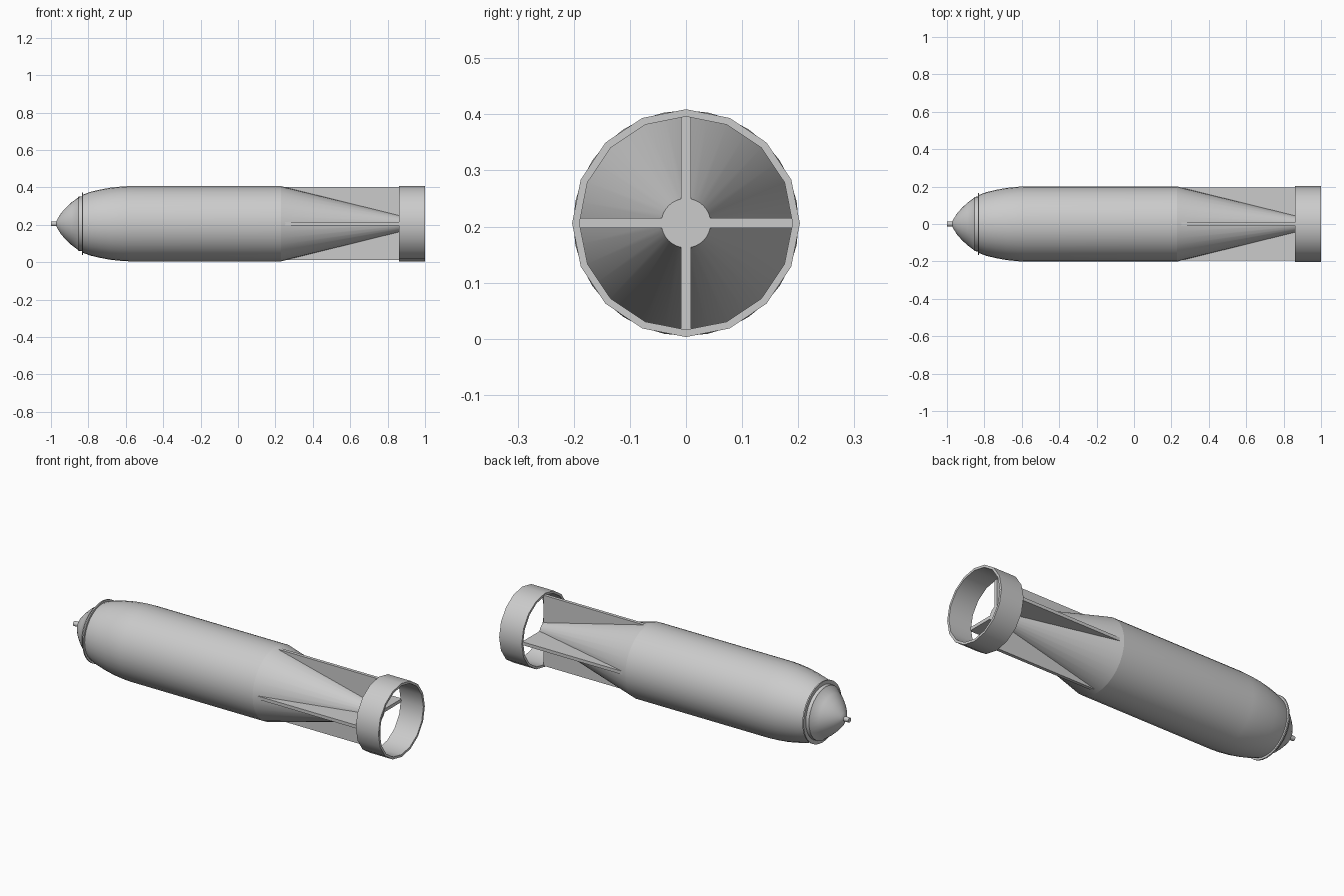
import bpy, bmesh, math
from mathutils import Matrix

if "Cube" in bpy.data.objects:
    bpy.data.objects.remove(bpy.data.objects["Cube"])

AXIS_Z = 0.206


def lathe(name, profile, sides, closed=False):
    """Spin (x, radius) points about the long axis."""
    bm = bmesh.new()
    rings = []
    for x, r in profile:
        rings.append([bm.verts.new((x, r * math.sin(2 * math.pi * i / sides),
                                    AXIS_Z + r * math.cos(2 * math.pi * i / sides)))
                      for i in range(sides)])
    pairs = list(zip(rings, rings[1:]))
    if closed:
        pairs.append((rings[-1], rings[0]))
    else:
        bm.faces.new(rings[0])
        bm.faces.new(rings[-1])
    for a, b in pairs:
        for i in range(sides):
            j = (i + 1) % sides
            bm.faces.new((a[i], a[j], b[j], b[i]))
    return finish(name, bm)


def finish(name, bm):
    bmesh.ops.recalc_face_normals(bm, faces=bm.faces[:])
    mesh = bpy.data.meshes.new(name)
    bm.to_mesh(mesh)
    bm.free()
    ob = bpy.data.objects.new(name, mesh)
    bpy.context.collection.objects.link(ob)
    bpy.ops.object.select_all(action='DESELECT')
    ob.select_set(True)
    bpy.context.view_layer.objects.active = ob
    bpy.ops.object.shade_smooth_by_angle(angle=math.radians(35))
    return ob


# Cylindrical body with rounded shoulder
lathe("body", [(-0.83, 0.155), (-0.79, 0.17), (-0.74, 0.182), (-0.68, 0.193),
               (-0.62, 0.199), (-0.58, 0.201), (0.23, 0.201)], 32)
# Tapered tail
lathe("tail_cone", [(0.23, 0.201), (0.865, 0.044)], 32)
# Nose collar, nose cap and fuse pin
lathe("nose_collar", [(-0.835, 0.167), (-0.828, 0.167)], 32)
lathe("nose_cap", [(-0.972, 0.012), (-0.963, 0.03), (-0.945, 0.058), (-0.92, 0.086),
                   (-0.89, 0.114), (-0.855, 0.14), (-0.853, 0.145), (-0.832, 0.147)], 32)
lathe("fuse_pin", [(-1.0, 0.013), (-0.965, 0.013)], 12)

# Four tail fins lying on the cone
for k in range(4):
    bm = bmesh.new()
    outline = [(0.24, 0.195), (0.865, 0.195), (0.865, 0.03), (0.28, 0.17)]
    left = [bm.verts.new((x, -0.009, r)) for x, r in outline]
    right = [bm.verts.new((x, 0.009, r)) for x, r in outline]
    bm.faces.new(left)
    bm.faces.new(right)
    for i in range(4):
        j = (i + 1) % 4
        bm.faces.new((left[i], left[j], right[j], right[i]))
    turn = Matrix.Translation((0, 0, AXIS_Z)) @ Matrix.Rotation(k * math.pi / 2, 4, 'X')
    bmesh.ops.transform(bm, matrix=turn, verts=bm.verts[:])
    finish(f"tail_fin_{k + 1}", bm)

# Open sixteen-sided ring around the tail
lathe("tail_ring", [(0.862, 0.203), (1.0, 0.203), (1.0, 0.19), (0.862, 0.19)], 16, closed=True)
